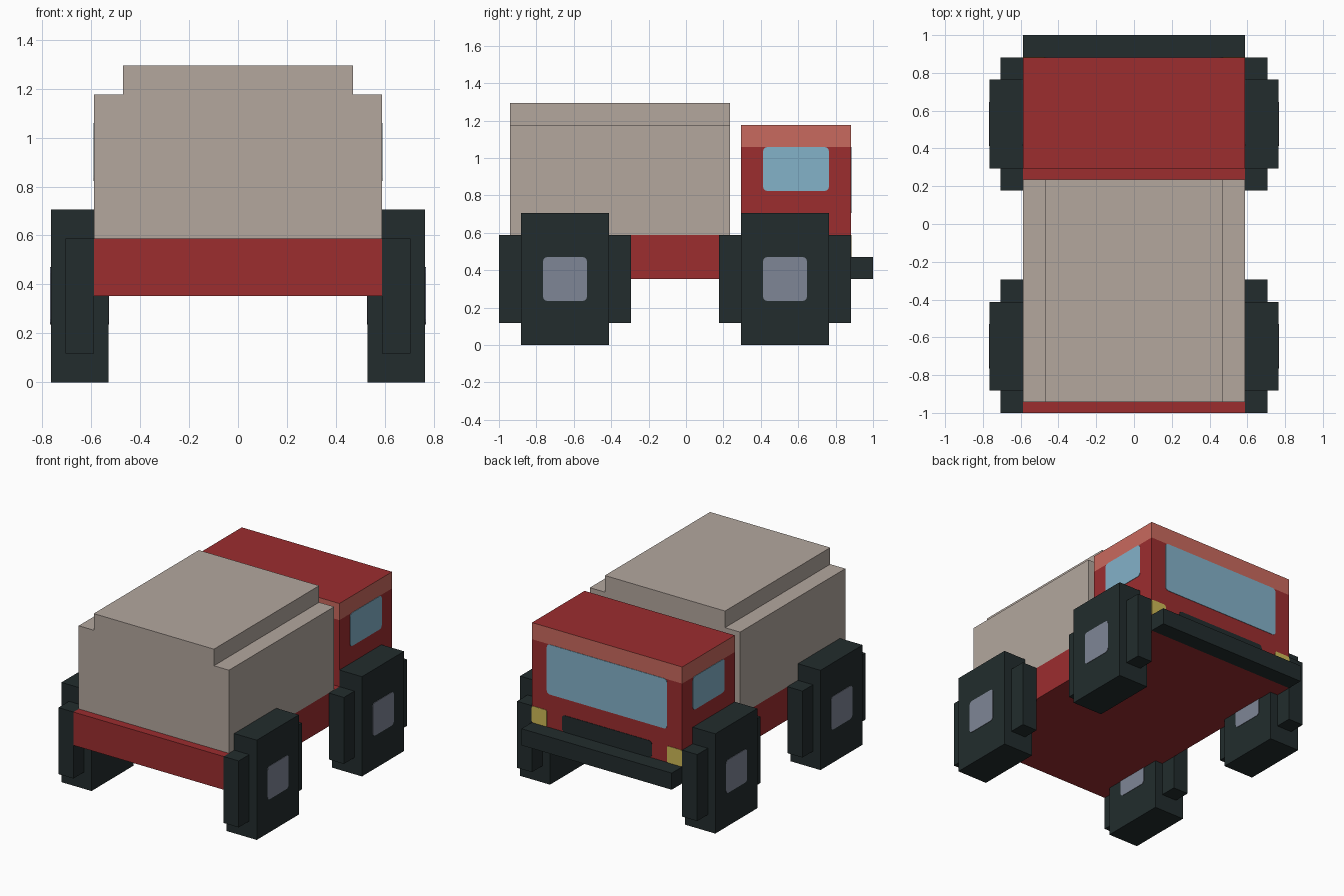
import bpy
import bmesh
import math
from mathutils import Vector

U = 1 / 17  # block size: every part sits on this grid

old = bpy.data.objects.get("Cube")
if old:
    bpy.data.objects.remove(old, do_unlink=True)


def material(name, *srgb):
    lin = [(c / 255 / 12.92) if c < 11 else ((c / 255 + 0.055) / 1.055) ** 2.4 for c in srgb]
    mat = bpy.data.materials.new(name)
    mat.use_nodes = True
    mat.diffuse_color = (*lin, 1)
    bsdf = mat.node_tree.nodes["Principled BSDF"]
    bsdf.inputs["Base Color"].default_value = (*lin, 1)
    bsdf.inputs["Roughness"].default_value = 0.8
    return mat


RED = material("red paint", 156, 45, 47)
PALE_RED = material("pale red trim", 201, 106, 94)
CANVAS = material("beige canvas", 179, 167, 158)
RUBBER = material("dark rubber", 34, 44, 45)
STEEL = material("grey steel", 127, 134, 150)
GLASS = material("blue glass", 132, 178, 201)
LAMP = material("yellow lamp", 206, 186, 87)


def finish(name, bm, *mats):
    mesh = bpy.data.meshes.new(name)
    bm.to_mesh(mesh)
    bm.free()
    for m in mats:
        mesh.materials.append(m)
    obj = bpy.data.objects.new(name, mesh)
    bpy.context.collection.objects.link(obj)
    return obj


def add_box(bm, x, y, z):
    """Add a box from (low, high) ranges in blocks."""
    verts = bmesh.ops.create_cube(bm, size=1)["verts"]
    for v in verts:
        v.co = [U * (a + (b - a) * (c + 0.5)) for (a, b), c in zip((x, y, z), v.co)]


def box(name, mat, x, y, z):
    bm = bmesh.new()
    add_box(bm, x, y, z)
    return finish(name, bm, mat)


def plate(name, mat, centre, across, normal, width, height, radius=0.4):
    """Thin rounded plate on an upright surface; sizes in blocks."""
    centre, across, normal = Vector(centre), Vector(across), Vector(normal)
    up = Vector((0, 0, 1))
    bm = bmesh.new()
    ring = []
    for quarter, (sx, sz) in enumerate(((1, 1), (-1, 1), (-1, -1), (1, -1))):
        for step in range(4):
            a = math.radians(90 * quarter + 30 * step)
            px = sx * (width / 2 - radius) + radius * math.cos(a)
            pz = sz * (height / 2 - radius) + radius * math.sin(a)
            ring.append(bm.verts.new((centre + across * px + up * pz) * U))
    face = bm.faces.new(ring)
    out = bmesh.ops.extrude_face_region(bm, geom=[face])["geom"]
    for v in out:
        if isinstance(v, bmesh.types.BMVert):
            v.co += normal * 0.003
    bmesh.ops.recalc_face_normals(bm, faces=bm.faces)
    return finish(name, bm, mat)


# Chassis and bumper
box("chassis", RED, (-10, 10), (-17, 15), (6, 10))
box("bumper", RUBBER, (-10, 10), (15, 17), (6, 8))

# Cargo body with stepped roof, as one extruded profile
bm = bmesh.new()
outline = [(10, 10), (10, 20), (8, 20), (8, 22), (-8, 22), (-8, 20), (-10, 20), (-10, 10)]
face = bm.faces.new([bm.verts.new((x * U, -16 * U, z * U)) for x, z in outline])
moved = bmesh.ops.extrude_face_region(bm, geom=[face])["geom"]
bmesh.ops.translate(bm, vec=(0, 20 * U, 0), verts=[g for g in moved if isinstance(g, bmesh.types.BMVert)])
bmesh.ops.recalc_face_normals(bm, faces=bm.faces)
finish("cargo_body", bm, CANVAS)

# Cab with a pale band around its top
bm = bmesh.new()
add_box(bm, (-10, 10), (5, 15), (10, 20))
bmesh.ops.bisect_plane(bm, geom=bm.verts[:] + bm.edges[:] + bm.faces[:],
                       plane_co=(0, 0, 18 * U), plane_no=(0, 0, 1))
bm.normal_update()
for f in bm.faces:
    if abs(f.normal.z) < 0.5 and f.calc_center_median().z > 18 * U:
        f.material_index = 1
finish("cab", bm, RED, PALE_RED)

# Windscreen and grille
BACK = (0, 1, 0)
plate("windscreen", GLASS, (0, 15, 15), (1, 0, 0), BACK, 16, 6)
plate("grille", RUBBER, (0, 15, 9), (1, 0, 0), BACK, 12, 2)

for side, s in (("left", 1), ("right", -1)):
    plate(f"{side}_headlight", LAMP, (9 * s, 15, 9), (1, 0, 0), BACK, 2, 2, 0.2)
    plate(f"{side}_side_window", GLASS, (10 * s, 10, 16), (0, 1, 0), (s, 0, 0), 6, 4)
    # Blocky wheels: a tall block crossed by a longer, narrower one
    for end, y in (("cab", 9), ("cargo", -11)):
        bm = bmesh.new()
        add_box(bm, sorted((9 * s, 13 * s)), (y - 4, y + 4), (0, 12))
        add_box(bm, sorted((10 * s, 12 * s)), (y - 6, y + 6), (2, 10))
        finish(f"{end}_{side}_wheel", bm, RUBBER)
        for part, x, n in (("outer", 13, s), ("inner", 9, -s)):
            plate(f"{end}_{side}_{part}_hub", STEEL, (x * s, y, 6), (0, 1, 0), (n, 0, 0), 4, 4)
